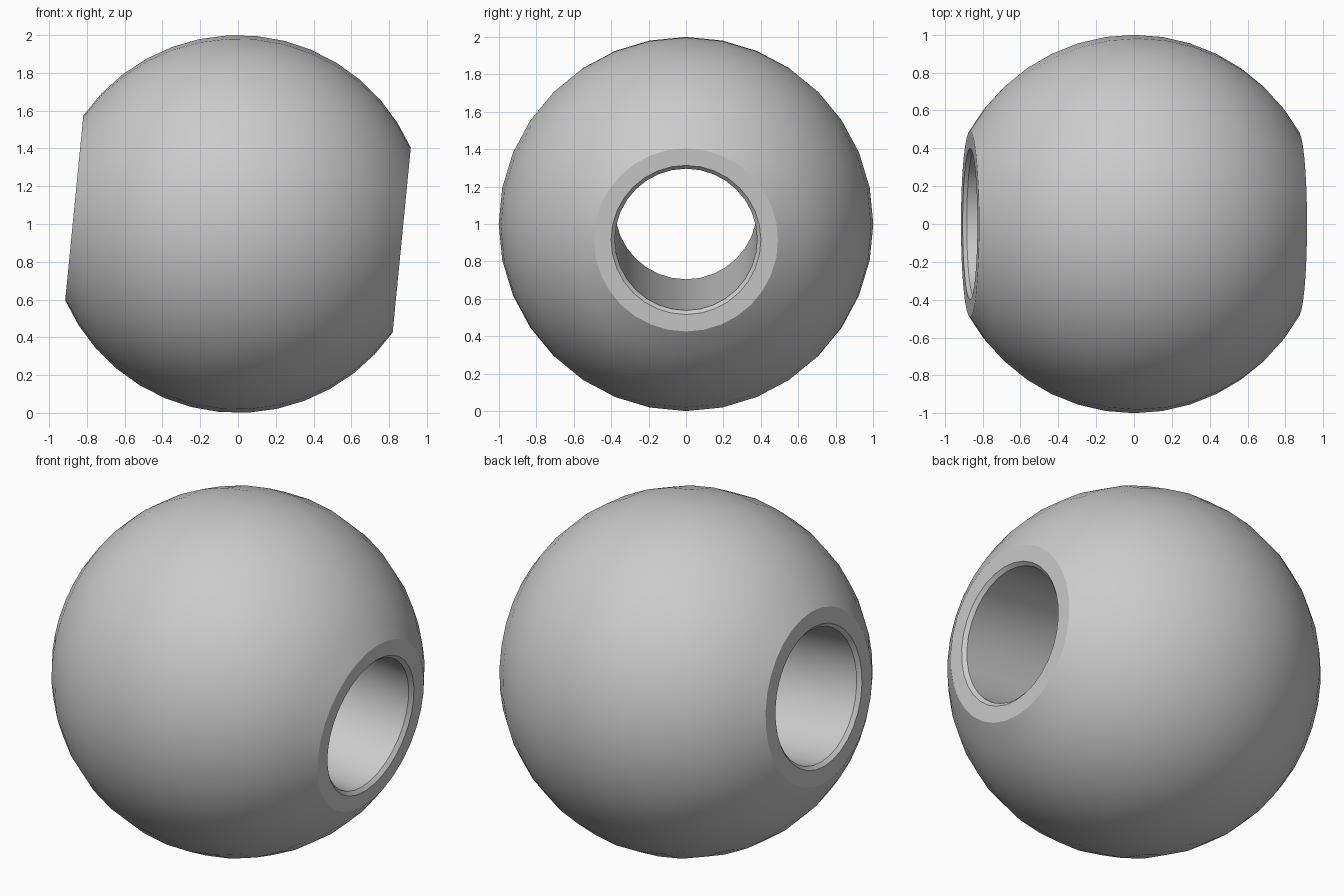
import bpy
import bmesh
import math
from mathutils import Matrix, Vector

if "Cube" in bpy.data.objects:
    bpy.data.objects.remove(bpy.data.objects["Cube"], do_unlink=True)

SEGMENTS = 32       # sides around the bore axis
ARC_STEPS = 14      # steps along the round outside
FLAT = 0.871        # distance from the centre to each flat end
BORE = 0.38         # radius of the hole
CHAMFER = 0.02
TILT = math.radians(5.6)

grey = bpy.data.materials.new("light grey")
grey.use_nodes = True
colour = (0.6, 0.6, 0.6, 1)
grey.diffuse_color = colour
grey.node_tree.nodes["Principled BSDF"].inputs["Base Color"].default_value = colour

# Closed profile: round outside, flat ends, chamfered bore; x is the bore axis
start = math.acos(FLAT)
profile = []
for i in range(ARC_STEPS + 1):
    a = start + (math.pi - 2 * start) * i / ARC_STEPS
    profile.append((math.cos(a), math.sin(a)))
profile += [(-FLAT, BORE + CHAMFER), (-FLAT + CHAMFER, BORE),
            (FLAT - CHAMFER, BORE), (FLAT, BORE + CHAMFER)]

# Revolve the profile around the bore axis
bm = bmesh.new()
rings = []
for s in range(SEGMENTS):
    turn = Matrix.Rotation(2 * math.pi * s / SEGMENTS, 3, 'X')
    rings.append([bm.verts.new(turn @ Vector((x, 0, r))) for x, r in profile])
count = len(profile)
for s in range(SEGMENTS):
    here, there = rings[s], rings[(s + 1) % SEGMENTS]
    for i in range(count):
        j = (i + 1) % count
        bm.faces.new((here[i], here[j], there[j], there[i]))
bmesh.ops.recalc_face_normals(bm, faces=bm.faces)

# Tilt the bore down towards +x and stand the ball on the ground
bm.transform(Matrix.Translation((0, 0, 1)) @ Matrix.Rotation(TILT, 4, 'Y'))
mesh = bpy.data.meshes.new("drilled_ball")
bm.to_mesh(mesh)
bm.free()
mesh.materials.append(grey)
ball = bpy.data.objects.new("drilled_ball", mesh)
bpy.context.collection.objects.link(ball)

bpy.ops.object.select_all(action='DESELECT')
ball.select_set(True)
bpy.context.view_layer.objects.active = ball
bpy.ops.object.shade_smooth_by_angle(angle=math.radians(25))
